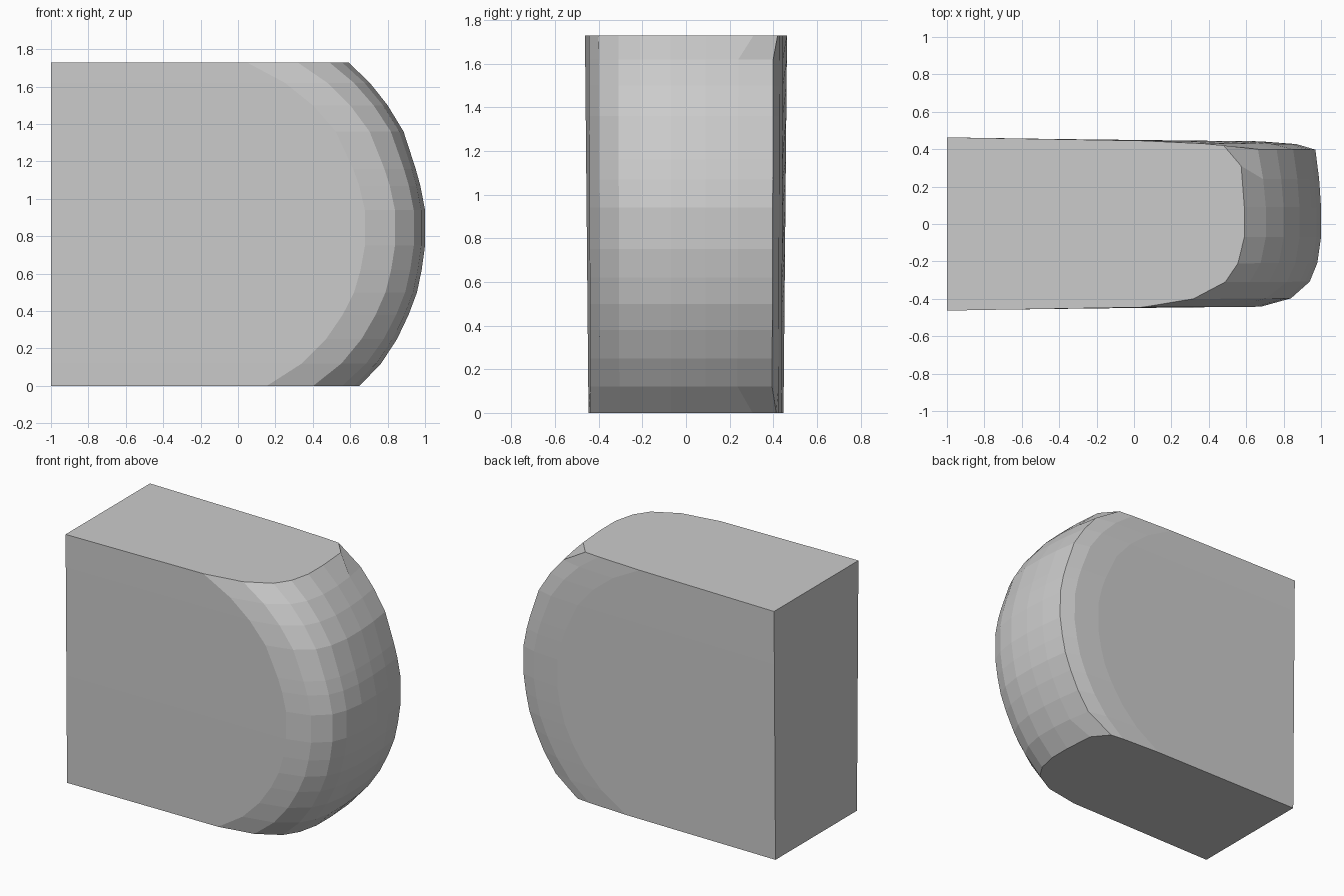
import bpy, bmesh, math

if "Cube" in bpy.data.objects:
    bpy.data.objects.remove(bpy.data.objects["Cube"])

# Nose silhouette seen from the front: (x, z)
nose = [(0.65, 0), (0.765, 0.12), (0.85, 0.25), (0.912, 0.38), (0.957, 0.5),
        (0.982, 0.62), (1.0, 0.75), (1.0, 0.94), (0.975, 1.07), (0.95, 1.16),
        (0.885, 1.36), (0.80, 1.5), (0.705, 1.62), (0.59, 1.73)]

# Horizontal section of the nose: (distance behind the nose, y).
# The -y edge is softly rounded, the +y edge has a crisp crease.
section = [(0.32, -0.445), (0.16, -0.40), (0.06, -0.31), (0.02, -0.21),
           (0, -0.07), (0, 0.09), (0.01, 0.24), (0.03, 0.40),
           (0.13, 0.43), (0.32, 0.445)]
CREASE = 7
HEIGHT = 1.73


def slice_points(x, z, at_end):
    """One horizontal outline of the body, starting and ending at the back."""
    slant = 1 / math.sqrt(1 - ((z - 0.84) / 1.1) ** 2)
    width = 0.965 + 0.035 * z / HEIGHT
    pts = [(-1, -0.463 * width, z)]
    for i, (back, y) in enumerate(section):
        px = x - back * slant
        if at_end and i == CREASE:
            px, y = px - 0.06, 0.42
        elif at_end and i == CREASE - 1:
            y = 0.31
        pts.append((px, y * (0.985 + 0.015 * z / HEIGHT), z))
    pts.append((-1, 0.463 * width, z))
    return pts


# Rounded block: loft the outlines from bottom to top
bm = bmesh.new()
last = len(nose) - 1
rings = [[bm.verts.new(p) for p in slice_points(x, z, k in (0, last))]
         for k, (x, z) in enumerate(nose)]
for low, high in zip(rings, rings[1:]):
    n = len(low)
    for i in range(n):
        j = (i + 1) % n
        bm.faces.new((low[i], low[j], high[j], high[i]))
bm.faces.new(rings[0][::-1])
bm.faces.new(rings[-1])
bmesh.ops.recalc_face_normals(bm, faces=bm.faces)

mesh = bpy.data.meshes.new("rounded_block")
bm.to_mesh(mesh)
bm.free()
block = bpy.data.objects.new("rounded_block", mesh)
bpy.context.collection.objects.link(block)
